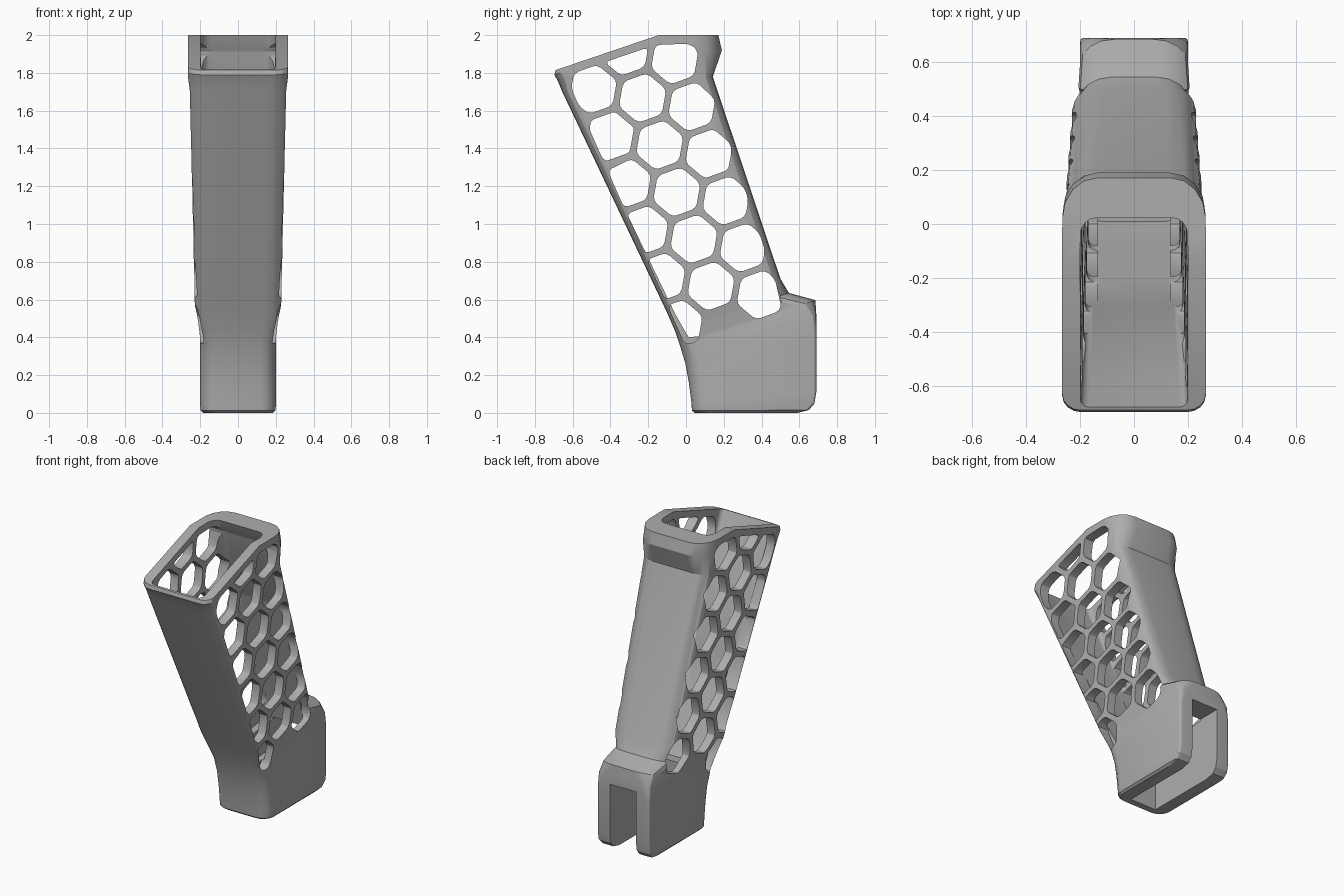
import bpy, bmesh, math
from mathutils import Vector

cube = bpy.data.objects.get("Cube")
if cube:
    bpy.data.objects.remove(cube, do_unlink=True)

grey = bpy.data.materials.new("matte_grey")
grey.use_nodes = True
grey.diffuse_color = (0.42, 0.42, 0.42, 1)
grey.node_tree.nodes["Principled BSDF"].inputs["Base Color"].default_value = (0.42, 0.42, 0.42, 1)


def make_object(name, bm):
    bmesh.ops.recalc_face_normals(bm, faces=bm.faces)
    mesh = bpy.data.meshes.new(name)
    bm.to_mesh(mesh)
    bm.free()
    mesh.materials.append(grey)
    obj = bpy.data.objects.new(name, mesh)
    bpy.context.collection.objects.link(obj)
    return obj


def ring(yf, zf, yb, zb, hw, frx, fry, brx, bry, steps=4):
    """Rounded rectangle on a tilted plane from a front point to a back point."""
    half = []
    for i in range(steps + 1):
        t = math.pi / 2 * i / steps
        half.append((hw - frx + frx * math.sin(t), yf + fry - fry * math.cos(t)))
    for i in range(steps + 1):
        t = math.pi / 2 * i / steps
        half.append((hw - brx + brx * math.cos(t), yb - bry + bry * math.sin(t)))
    outline = half + [(-x, y) for x, y in reversed(half)]
    return [Vector((x, y, zf + (zb - zf) * (y - yf) / (yb - yf))) for x, y in outline]


def loft(sections):
    bm = bmesh.new()
    rings = [[bm.verts.new(p) for p in ring(*s)] for s in sections]
    for a, b in zip(rings, rings[1:]):
        for i in range(len(a)):
            j = (i + 1) % len(a)
            bm.faces.new((a[i], a[j], b[j], b[i]))
    bm.faces.new(rings[0])
    bm.faces.new(rings[-1])
    return bm


# Outer shell: front y, z, back y, z, half width, front and back corner radii
body = loft([
    (.045, 0, .59, 0, .185, .08, .08, .02, .02),
    (.032, .012, .65, .015, .198, .08, .08, .02, .02),
    (.03, .03, .68, .05, .20, .08, .08, .015, .015),
    (.028, .06, .69, .11, .20, .08, .08, .015, .015),
    (.015, .16, .69, .42, .20, .08, .08, .02, .015),
    (-.003, .26, .69, .52, .20, .08, .08, .05, .03),
    (-.033, .36, .685, .597, .20, .08, .07, .13, .09),
    (-.057, .43, .545, .635, .21, .08, .05, .13, .10),
    (-.10, .53, .50, .71, .228, .085, .04, .11, .06),
    (-.655, 1.70, .142, 1.78, .255, .10, .045, .11, .06),
    (-.68, 1.76, .19, 1.92, .264, .08, .06, .13, .14),
    (-.697, 1.79, .157, 2.06, .266, .07, .06, .13, .14),
    (-.69, 1.815, .15, 2.10, .266, .07, .06, .13, .14),
])
# Level the rear of the rim
cut = bmesh.ops.bisect_plane(body, geom=body.verts[:] + body.edges[:] + body.faces[:],
                             plane_co=(0, 0, 2), plane_no=(0, 0, 1), clear_outer=True)
bmesh.ops.edgeloop_fill(body, edges=[e for e in cut["geom_cut"]
                                     if isinstance(e, bmesh.types.BMEdge)])
grip = make_object("grip_shell", body)

# Inner cavity, open at the top
cavity = make_object("cavity_cutter", loft([
    (.01, .40, .53, .45, .15, .03, .03, .03, .03),
    (-.06, .53, .475, .70, .168, .03, .03, .04, .04),
    (-.585, 1.62, .132, 1.72, .193, .03, .03, .05, .05),
    (-.78, 2.035, -.055, 2.20, .203, .03, .03, .06, .07),
]))

# Slot through the base and the lower back
bm = bmesh.new()
bmesh.ops.create_cube(bm, size=1)
for v in bm.verts:
    v.co = Vector((v.co.x * .2, .09 if v.co.y < 0 else .9, -.1 if v.co.z < 0 else .46))
slot = make_object("slot_cutter", bm)

# Honeycomb holes, trimmed to a border along the front, back and top
PITCH, RADIUS = .265, .133
step_a, step_b = [Vector((0, math.cos(math.radians(a)), math.sin(math.radians(a)))) * PITCH
                  for a in (-10, -70)]
borders = [((0, -.616, 1.737), (0, -1, -.444)), ((0, .138, 1.71), (0, 1, .33)),
           ((0, -.70, 1.765), (0, -.34, 1)), ((0, 0, 1.955), (0, 0, 1))]
cells = [(i, j) for j in range(5) for i in (-1, 0, 1)] + [(0, -1), (1, -1), (-1, 5)]
holes = bmesh.new()
for i, j in cells:
    centre = Vector((0, -.23, 1.667)) + step_a * i + step_b * j
    cell = bmesh.new()
    cell.faces.new([cell.verts.new(centre + RADIUS * Vector((0, math.cos(t), math.sin(t))))
                    for t in (math.radians(20 + 60 * k) for k in range(6))])
    for co, no in borders:
        bmesh.ops.bisect_plane(cell, geom=cell.verts[:] + cell.edges[:] + cell.faces[:],
                               plane_co=co, plane_no=no, clear_outer=True)
    bmesh.ops.remove_doubles(cell, verts=cell.verts, dist=.025)
    bmesh.ops.bevel(cell, geom=cell.verts[:], offset=.024, segments=2, profile=.5,
                    affect='VERTICES', clamp_overlap=True)
    outline = [v.co.copy() for v in cell.faces[:][0].verts]
    cell.free()
    # One prism through each side wall
    for side in (-1, 1):
        near = [holes.verts.new(p + Vector((side * .135, 0, 0))) for p in outline]
        far = [holes.verts.new(p + Vector((side * .4, 0, 0))) for p in outline]
        holes.faces.new(near)
        holes.faces.new(far)
        for k in range(len(near)):
            n = (k + 1) % len(near)
            holes.faces.new((near[k], near[n], far[n], far[k]))
honeycomb = make_object("honeycomb_cutter", holes)

# Carve the shell and drop the cutters
bpy.context.view_layer.objects.active = grip
grip.select_set(True)
for cutter in (cavity, slot, honeycomb):
    cutter.hide_render = True
    mod = grip.modifiers.new(cutter.name, 'BOOLEAN')
    mod.operation, mod.solver, mod.object = 'DIFFERENCE', 'EXACT', cutter
    bpy.ops.object.modifier_apply(modifier=mod.name)
    bpy.data.objects.remove(cutter, do_unlink=True)
bpy.ops.object.shade_smooth_by_angle(angle=math.radians(25))
